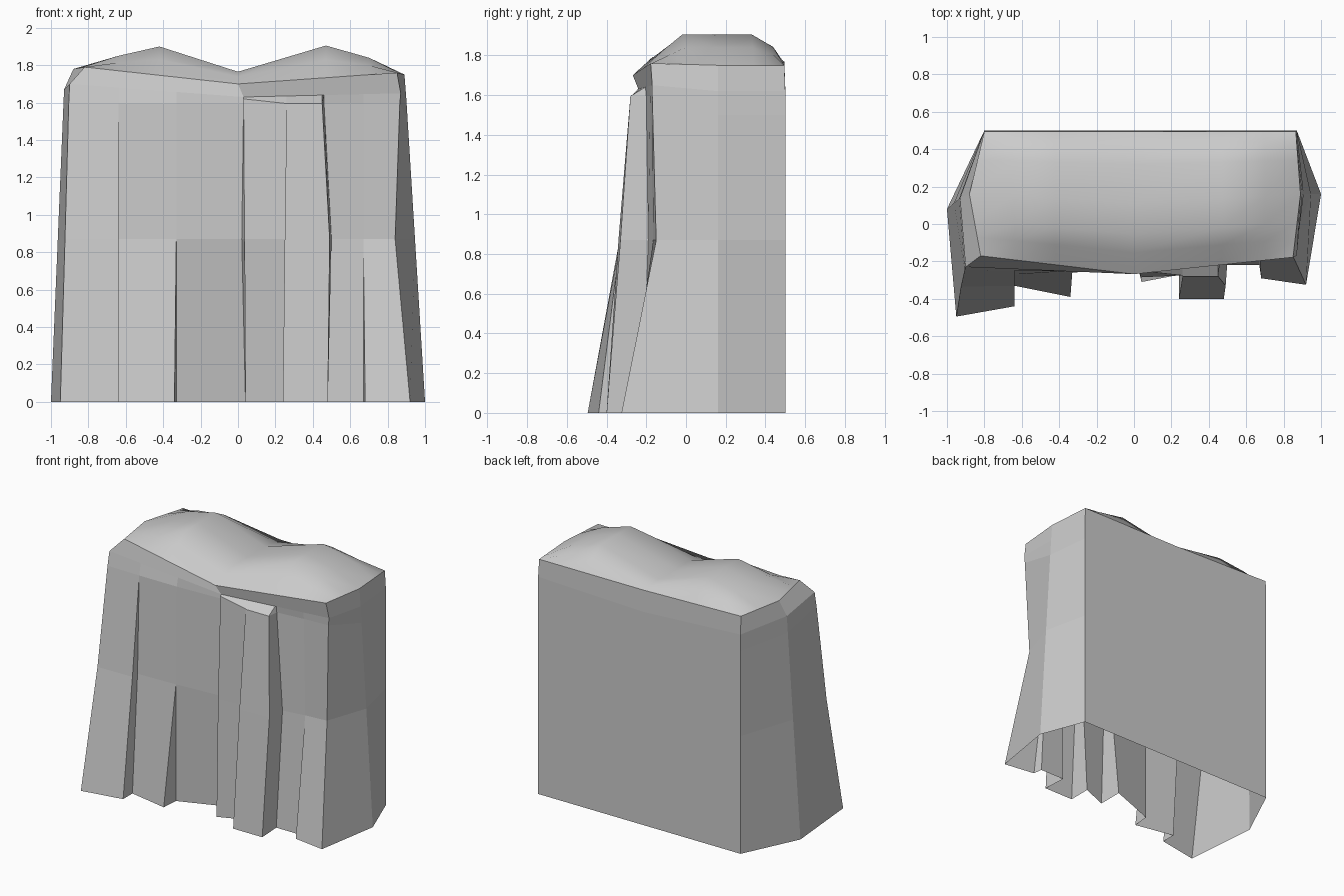
import bpy, bmesh
from mathutils import Vector

if "Cube" in bpy.data.objects:
    bpy.data.objects.remove(bpy.data.objects["Cube"])


def interp(pts, x):
    """Piecewise linear lookup; pts are tuples whose first item is the key."""
    for a, b in zip(pts, pts[1:]):
        if x <= b[0]:
            break
    t = max(0, min(1, (x - a[0]) / (b[0] - a[0])))
    return [p + (q - p) * t for p, q in zip(a[1:], b[1:])]


def finish(bm, name):
    bmesh.ops.remove_doubles(bm, verts=bm.verts, dist=0.0005)
    bmesh.ops.recalc_face_normals(bm, faces=bm.faces)
    me = bpy.data.meshes.new(name)
    bm.to_mesh(me)
    bm.free()
    ob = bpy.data.objects.new(name, me)
    bpy.context.collection.objects.link(ob)
    return ob


def skin(bm, grid, closed=False):
    """Quads across a list of equal-length point columns."""
    g = [[bm.verts.new(p) for p in col] for col in grid]
    pairs = list(zip(g, g[1:])) + ([(g[-1], g[0])] if closed else [])
    for a, b in pairs:
        for i in range(len(a) - 1):
            bm.faces.new((a[i], b[i], b[i + 1], a[i + 1]))


# folded rock front: (base x, y), (middle x, y), (high x, y), left to right
folds = [
    ((-.95, -.495), (-.925, -.335), (-.905, -.245)),
    ((-.64, -.44), (-.64, -.33), (-.64, -.25)),
    ((-.64, -.33), (-.64, -.27), (-.64, -.25)),
    ((-.34, -.39), (-.33, -.26), (-.33, -.25)),
    ((-.33, -.26), (-.33, -.26), (-.33, -.25)),
    ((.04, -.12), (.02, -.235), (.03, -.235)),
    ((.04, -.31), (.035, -.285), (.03, -.25)),
    ((.24, -.23), (.25, -.27), (.26, -.275)),
    ((.24, -.40), (.25, -.34), (.26, -.28)),
    ((.48, -.40), (.49, -.33), (.45, -.28)),
    ((.47, -.22), (.50, -.19), (.46, -.20)),
    ((.67, -.22), (.67, -.165), (.67, -.18)),
    ((.68, -.29), (.67, -.165), (.67, -.18)),
    ((.92, -.325), (.84, -.15), (.865, -.17)),
]
heights = (0, .87, 1.595)
lip_front = [(-.90, -.23, 1.70), (.03, -.24, 1.63), (.87, -.17, 1.65)]
columns = []
for fold in folds:
    col = [Vector((x, y, z)) for (x, y), z in zip(fold, heights)]
    x = max(-.90, min(.87, fold[2][0]))
    if fold is folds[0]:
        x = -.90
    if fold is folds[-1]:
        x = .87
    if fold is folds[6]:
        col[2].z = 1.62
    col.append(Vector((x, *interp(lip_front, x))))
    columns.append(col)

# plain sides and back, straight from base to lip
plain = [((1, .16), (.90, .16, 1.62)), ((.87, .5), (.87, .5, 1.62)),
         ((0, .5), (0, .5, 1.59)), ((-.80, .5), (-.80, .5, 1.635)),
         ((-1, .08), (-.93, .14, 1.67))]
for (x, y), top in plain:
    a, b = Vector((x, y, 0)), Vector(top)
    columns.append([a.lerp(b, z / 1.62) for z in (0, .87, 1.5)] + [b])

bm = bmesh.new()
skin(bm, columns, closed=True)

# bevelled lip between wall and cap
lower = [Vector(p) for p in lip_front] + [Vector(t) for _, t in plain]
upper = [(-.82, -.17, 1.79), (0, -.268, 1.70), (.85, -.178, 1.76),
         (.89, .16, 1.75), (.865, .495, 1.75), (0, .495, 1.75),
         (-.80, .495, 1.77), (-.88, .16, 1.78)]
skin(bm, [[a, Vector(b)] for a, b in zip(lower, upper)], closed=True)
finish(bm, "cliff_wall")

# smooth two-humped cap
crest = [(-.82, 1.785), (-.64, 1.85), (-.42, 1.90), (0, 1.765),
         (.47, 1.905), (.70, 1.84), (.86, 1.755)]
rows = [(0, 0), (.15, .55), (.28, 1), (.5, 1), (.77, 1), (.92, .6), (1, 0)]
left = [(0, *upper[0]), (.5, *upper[7]), (1, *upper[6])]
right = [(0, *upper[2]), (.5, *upper[3]), (1, *upper[4])]
cap = []
for i, (cx, cz) in enumerate(crest):
    front = Vector((cx, *interp(upper[:3], cx)))
    back = Vector((cx, *interp([upper[6], upper[5], upper[4]], cx)))
    col = []
    for t, f in rows:
        if i in (0, len(crest) - 1):
            p = Vector(interp(left if i == 0 else right, t))
        else:
            p = front.lerp(back, t)
            p.z += (cz - p.z) * f
        col.append(p)
    cap.append(col)
bm = bmesh.new()
skin(bm, cap)
top = finish(bm, "cliff_top")
if sum(p.normal.z for p in top.data.polygons) < 0:
    top.data.flip_normals()
top.data.polygons.foreach_set("use_smooth", [True] * len(top.data.polygons))
